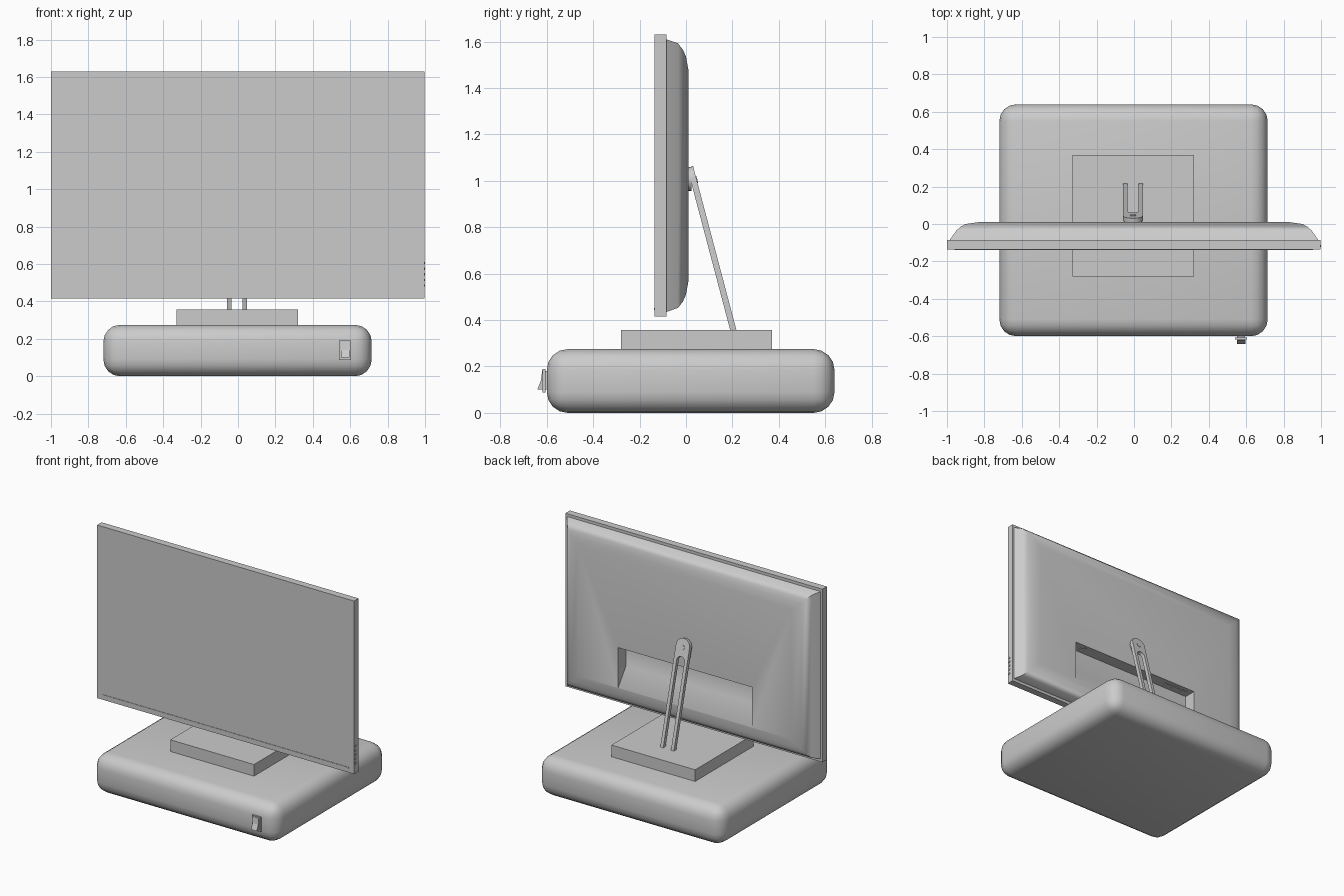
import bpy, bmesh
from math import sin, cos, pi, atan2, radians, hypot
from mathutils import Matrix, Vector

cube = bpy.data.objects.get("Cube")
if cube:
    bpy.data.objects.remove(cube, do_unlink=True)

grey = bpy.data.materials.new("plain grey")
grey.use_nodes = True
colour = (0.6, 0.6, 0.6, 1)
grey.diffuse_color = colour
grey.node_tree.nodes["Principled BSDF"].inputs["Base Color"].default_value = colour


def make(name, bm):
    bmesh.ops.recalc_face_normals(bm, faces=bm.faces)
    mesh = bpy.data.meshes.new(name)
    bm.to_mesh(mesh)
    bm.free()
    mesh.materials.append(grey)
    ob = bpy.data.objects.new(name, mesh)
    bpy.context.collection.objects.link(ob)
    return ob


def activate(ob):
    bpy.ops.object.select_all(action='DESELECT')
    ob.select_set(True)
    bpy.context.view_layer.objects.active = ob


def smooth(ob, degrees):
    activate(ob)
    bpy.ops.object.shade_smooth_by_angle(angle=radians(degrees))


def box(name, x, y, z, bevel=0, segments=4):
    """Box from three (low, high) ranges."""
    bm = bmesh.new()
    bmesh.ops.create_cube(bm, size=1)
    for v in bm.verts:
        v.co = [lo + (hi - lo) * (c + 0.5) for c, (lo, hi) in zip(v.co, (x, y, z))]
    if bevel:
        bmesh.ops.bevel(bm, geom=bm.edges[:], offset=bevel, segments=segments,
                        profile=0.5, affect='EDGES')
    return make(name, bm)


def loft(name, rings, caps=True):
    """Skin a list of equal-length closed rings."""
    bm = bmesh.new()
    rows = [[bm.verts.new(p) for p in ring] for ring in rings]
    n = len(rows[0])
    for a, b in zip(rows, rows[1:]):
        for i in range(n):
            j = (i + 1) % n
            bm.faces.new((a[i], a[j], b[j], b[i]))
    if caps:
        bm.faces.new(rows[0])
        bm.faces.new(rows[-1])
    return make(name, bm)


def prism_x(name, profile, x0, x1):
    """Extrude a (y, z) profile along x."""
    return loft(name, [[(x, y, z) for y, z in profile] for x in (x0, x1)])


def disc(name, centre, radius, depth, axis, sides=24):
    bm = bmesh.new()
    turn = Vector((0, 0, 1)).rotation_difference(Vector(axis)).to_matrix().to_4x4()
    bmesh.ops.create_cone(bm, cap_ends=True, segments=sides, radius1=radius,
                          radius2=radius, depth=depth,
                          matrix=Matrix.Translation(centre) @ turn)
    return make(name, bm)


# Rounded base and the square pad on it
smooth(box("base", (-0.72, 0.715), (-0.6, 0.64), (0, 0.275), 0.09), 30)
box("stand_pad", (-0.33, 0.32), (-0.28, 0.37), (0.26, 0.357))

# Screen panel with a thin rail along its lower edge
LOW, HIGH = 0.415, 1.63
box("screen_panel", (-1, 0.996), (-0.135, -0.085), (LOW, HIGH))
box("lower_rail", (-0.96, 0.956), (-0.138, -0.134), (0.444, 0.452))

# Curved back shell: shrinking rectangles towards the back
rings = []
for y, dx, dz in ((-0.085, 0.015, 0.02), (-0.035, 0.05, 0.037), (-0.013, 0.075, 0.065),
                  (0.0, 0.1, 0.095), (0.01, 0.17, 0.15)):
    a, b = LOW + dz, HIGH - dz
    rings.append([(-1 + dx, y, a), (1 - dx, y, a), (1 - dx, y, b), (-1 + dx, y, b)])
shell = loft("back_shell", rings)

# Connector recess with a flat ceiling and a sloping floor
cutter = prism_x("recess_cutter", [(0.03, 0.85), (-0.078, 0.85), (-0.078, 0.69),
                                   (0.01, 0.568), (0.03, 0.568)], -0.52, 0.52)
cutter.hide_render = True
cut = shell.modifiers.new("recess", 'BOOLEAN')
cut.operation, cut.solver, cut.object = 'DIFFERENCE', 'EXACT', cutter
activate(shell)
bpy.ops.object.modifier_apply(modifier="recess")
bpy.data.objects.remove(cutter, do_unlink=True)
smooth(shell, 40)

# Sockets on the recess ceiling
disc("power_socket", (0.42, -0.035, 0.849), 0.025, 0.006, (0, 0, 1))
for i in range(3):
    x = -0.32 - i * 0.07
    box(f"port_{i + 1}", (x - 0.025, x + 0.025), (-0.045, -0.02), (0.846, 0.852))

# Small buttons on the left edge of the panel
for i in range(5):
    z = 0.485 + i * 0.03
    box(f"button_{i + 1}", (0.99, 1.0), (-0.122, -0.112), (z - 0.006, z + 0.006))

# Leaning hairpin stand: rounded plate with a long slot
MID, R, SLOT = -0.005, 0.053, 0.03
foot, top = Vector((0.207, 0.345)), Vector((0.018, 1.06))
length, lean = (top - foot).length, atan2(foot.x - top.x, top.y - foot.y)


def arch(radius, centre):
    arc = [(radius * cos(pi * i / 12), centre + radius * sin(pi * i / 12)) for i in range(13)]
    return [(radius, 0)] + arc + [(-radius, 0)]


outer, inner = arch(R, length - R), arch(SLOT, length - 0.15)
half = 0.013


def place(point, depth):
    u, s = point
    return (MID + u, foot.x - s * sin(lean) + depth * cos(lean),
            foot.y + s * cos(lean) + depth * sin(lean))


bm = bmesh.new()
layers = [[[bm.verts.new(place(p, d)) for p in line] for line in (outer, inner)]
          for d in (-half, half)]
for out, inn in layers:
    for i in range(len(out) - 1):
        bm.faces.new((out[i], out[i + 1], inn[i + 1], inn[i]))
for k in (0, 1):
    a, b = layers[0][k], layers[1][k]
    for i in range(len(a) - 1):
        bm.faces.new((a[i], a[i + 1], b[i + 1], b[i]))
for i in (0, -1):
    bm.faces.new((layers[0][0][i], layers[0][1][i], layers[1][1][i], layers[1][0][i]))
smooth(make("hairpin_stand", bm), 30)

# Hinge between the stand and the shell, with its pin
smooth(disc("hinge_mount", (MID, 0.012, 1.005), 0.048, 0.024, (0, 1, 0)), 30)
pin = place((0, length - 0.06), half)
smooth(disc("hinge_pin", pin, 0.016, 0.006, (0, cos(lean), sin(lean))), 30)

# Rocker switch on the front of the base
box("switch_neck", (0.552, 0.593), (-0.61, -0.59), (0.1, 0.18))
box("switch_bezel", (0.54, 0.605), (-0.618, -0.606), (0.088, 0.19))
prism_x("switch_rocker", [(-0.61, 0.182), (-0.62, 0.182), (-0.625, 0.14),
                          (-0.641, 0.1), (-0.61, 0.1)], 0.55, 0.595)
